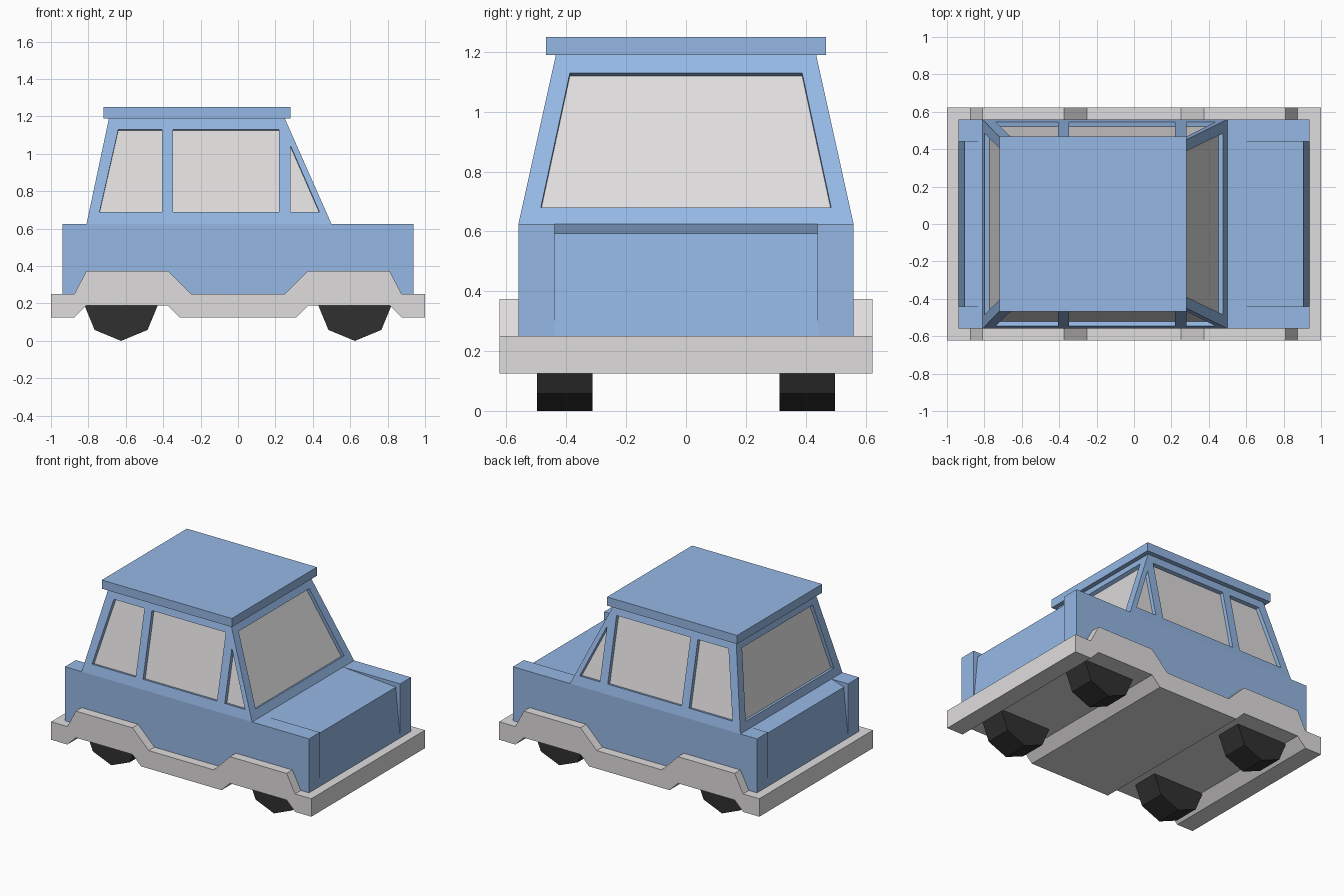
import bpy, bmesh, math
from mathutils import Vector

if "Cube" in bpy.data.objects:
    bpy.data.objects.remove(bpy.data.objects["Cube"])


def material(name, rgb):
    m = bpy.data.materials.new(name)
    m.diffuse_color = (*rgb, 1)
    m.use_nodes = True
    m.node_tree.nodes["Principled BSDF"].inputs["Base Color"].default_value = m.diffuse_color
    return m


BLUE = material("body_blue", (0.30, 0.48, 0.78))
GREY = material("light_grey", (0.74, 0.72, 0.72))
BLACK = material("tyre_black", (0.03, 0.03, 0.03))


def add_prism(bm, loop_a, loop_b):
    """Closed solid between two matching loops of points."""
    a = [bm.verts.new(p) for p in loop_a]
    b = [bm.verts.new(p) for p in loop_b]
    bm.faces.new(a)
    bm.faces.new(b[::-1])
    for i in range(len(a)):
        j = (i + 1) % len(a)
        bm.faces.new((a[j], a[i], b[i], b[j]))


def make_object(name, solids, mat):
    bm = bmesh.new()
    for loop_a, loop_b in solids:
        add_prism(bm, loop_a, loop_b)
    bmesh.ops.recalc_face_normals(bm, faces=bm.faces)
    mesh = bpy.data.meshes.new(name)
    bm.to_mesh(mesh)
    bm.free()
    mesh.materials.append(mat)
    ob = bpy.data.objects.new(name, mesh)
    bpy.context.collection.objects.link(ob)
    return ob


def across(profile, y0, y1):
    """Side profile (x, z) stretched from y0 to y1."""
    return [(x, y0, z) for x, z in profile], [(x, y1, z) for x, z in profile]


def rect(x, y, z):
    return [(x[0], -y, z), (x[1], -y, z), (x[1], y, z), (x[0], y, z)]


# Chassis skirt with raised arches over the wheels
top = [(-1, .25), (-.875, .25), (-.81, .375), (-.375, .375), (-.25, .25),
       (.25, .25), (.375, .375), (.81, .375), (.875, .25), (1, .25)]
bottom = [(1, .125), (.875, .125), (.81, .19), (.375, .19), (.31, .125),
          (-.31, .125), (-.375, .19), (-.81, .19), (-.875, .125), (-1, .125)]
make_object("chassis", [across(top + bottom, -.623, .623)], GREY)

# Lower body: square wings either side of a sloping bonnet and boot
wing = [(-.938, .25), (.938, .25), (.938, .625), (-.938, .625)]
centre = [(-.938, .25), (.938, .25), (.905, .594), (.5, .625), (-.81, .625), (-.905, .594)]
make_object("lower_body", [across(wing, -.56, -.44), across(wing, .44, .56),
                           across(centre, -.44, .44)], BLUE)

# Cabin: tapered block
Z0, Z1 = .625, 1.19
BASE_X, TOP_X, BASE_Y, TOP_Y = (-.81, .5), (-.69, .25), .56, .435
cabin = make_object("cabin", [(rect(BASE_X, BASE_Y, Z0), rect(TOP_X, TOP_Y, Z1))], BLUE)


def lerp(a, b, z):
    return a + (b - a) * (z - Z0) / (Z1 - Z0)


def side_wall(s):
    n = Vector((0, s * (Z1 - Z0), BASE_Y - TOP_Y)).normalized()
    return (lambda x, z: Vector((x, s * lerp(BASE_Y, TOP_Y, z), z))), n


def end_wall(k, s):
    n = Vector((s * (Z1 - Z0), 0, s * (BASE_X[k] - TOP_X[k]))).normalized()
    return (lambda y, z: Vector((lerp(BASE_X[k], TOP_X[k], z), y, z))), n


# Window outlines on each wall
side_windows = [[(-.74, .69), (-.405, .69), (-.405, 1.13), (-.64, 1.13)],
                [(-.348, .69), (.22, .69), (.22, 1.13), (-.348, 1.13)],
                [(.28, .69), (.435, .69), (.28, 1.045)]]
end_window = [(-.485, .68), (.485, .68), (.388, 1.13), (-.388, 1.13)]
DEPTH = .028
openings, panes = [], []
for wall, outlines in [(side_wall(-1), side_windows), (side_wall(1), side_windows),
                       (end_wall(0, -1), [end_window]), (end_wall(1, 1), [end_window])]:
    place, n = wall
    for outline in outlines:
        pts = [place(*p) for p in outline]
        openings.append(([p + n * .02 for p in pts], [p - n * DEPTH for p in pts]))
        panes.append(([p - n * (DEPTH - .003) for p in pts],
                      [p - n * (DEPTH + .002) for p in pts]))

# Cut the window recesses, then set the panes at their floors
cutter = make_object("window_cutter", openings, BLUE)
cutter.hide_render = True
cut = cabin.modifiers.new("windows", 'BOOLEAN')
cut.operation = 'DIFFERENCE'
cut.solver = 'EXACT'
cut.object = cutter
bpy.context.view_layer.objects.active = cabin
bpy.ops.object.modifier_apply(modifier=cut.name)
bpy.data.objects.remove(cutter)
make_object("window_panes", panes, GREY)

# Roof slab
make_object("roof", [(rect((-.72, .28), .467, 1.19), rect((-.72, .28), .467, 1.25))], BLUE)

# Eight-sided wheels resting on a corner
R = .2
for x, end in ((-.625, "rear"), (.625, "front")):
    ring = [(x + R * math.sin(i * math.pi / 4), R - R * math.cos(i * math.pi / 4))
            for i in range(8)]
    for s, side in ((-1, "right"), (1, "left")):
        make_object(f"{end}_{side}_wheel", [across(ring, s * .313, s * .498)], BLACK)
